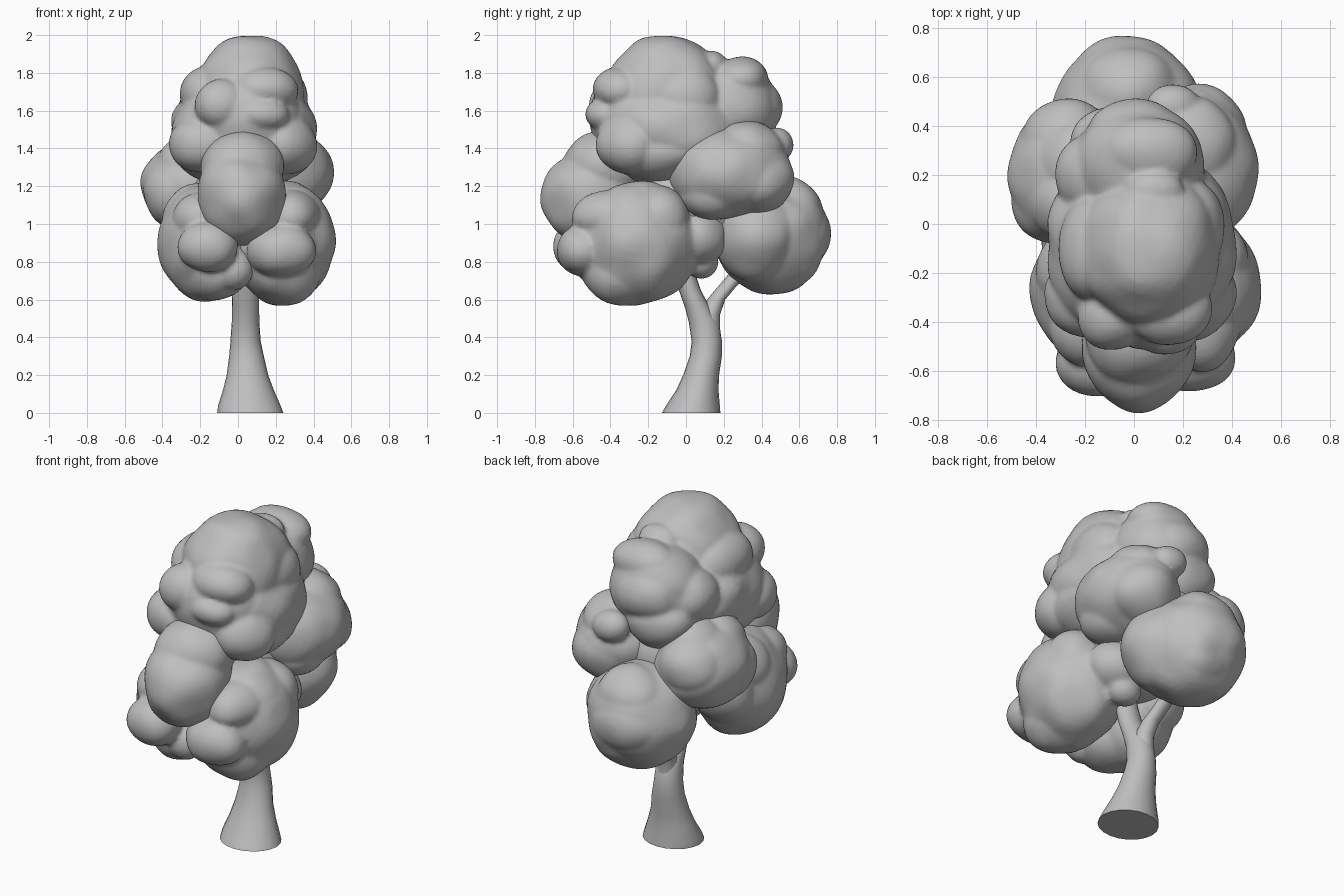
import bpy, bmesh, math
from mathutils import Vector, Matrix, noise

grey = bpy.data.materials.new("plain grey")
grey.diffuse_color = (0.52, 0.52, 0.52, 1)


def finish(name, bm):
    me = bpy.data.meshes.new(name)
    bmesh.ops.recalc_face_normals(bm, faces=bm.faces)
    for f in bm.faces:
        f.smooth = True
    bm.to_mesh(me)
    bm.free()
    me.materials.append(grey)
    ob = bpy.data.objects.new(name, me)
    bpy.context.collection.objects.link(ob)
    return ob


def foliage(name, lumps):
    """Union of slightly uneven ellipsoids: x, y, z, rx, ry, rz."""
    bm = bmesh.new()
    for x, y, z, rx, ry, rz in lumps:
        m = Matrix.Translation((x, y, z)) @ Matrix.Diagonal((rx, ry, rz, 1))
        vs = bmesh.ops.create_icosphere(bm, subdivisions=4, radius=1, matrix=m)["verts"]
        c = Vector((x, y, z))
        for v in vs:
            v.co += (v.co - c) * 0.07 * noise.noise(v.co * 6)
    ob = finish(name, bm)
    r = ob.modifiers.new("union", 'REMESH')
    r.mode = 'VOXEL'
    r.voxel_size = 0.015
    r.use_smooth_shade = True
    s = ob.modifiers.new("soften", 'SMOOTH')
    s.factor = 0.5
    s.iterations = 2


def tube(name, rings, n=20):
    """Lofted limb through horizontal rings: x, y, z, rx, ry."""
    bm = bmesh.new()
    loops = []
    for x, y, z, rx, ry in rings:
        loops.append([bm.verts.new((x + rx * math.cos(2 * math.pi * i / n),
                                    y + ry * math.sin(2 * math.pi * i / n), z)) for i in range(n)])
    for a, b in zip(loops, loops[1:]):
        for i in range(n):
            j = (i + 1) % n
            bm.faces.new((a[i], a[j], b[j], b[i]))
    bm.faces.new(loops[0][::-1])
    bm.faces.new(loops[-1])
    ob = finish(name, bm)
    bpy.context.view_layer.objects.active = ob
    ob.select_set(True)
    bpy.ops.object.shade_smooth_by_angle(angle=math.radians(50))
    ob.select_set(False)


# trunk and its branches
tube("trunk", [
    (0.065, 0.027, 0, 0.175, 0.155), (0.06, 0.037, 0.04, 0.165, 0.142),
    (0.055, 0.06, 0.12, 0.135, 0.112), (0.05, 0.08, 0.2, 0.11, 0.095),
    (0.045, 0.105, 0.3, 0.092, 0.085), (0.04, 0.11, 0.38, 0.08, 0.08),
    (0.04, 0.095, 0.48, 0.073, 0.08), (0.04, 0.06, 0.56, 0.072, 0.066),
    (0.04, 0.02, 0.65, 0.072, 0.058), (0.04, -0.01, 0.75, 0.07, 0.055),
    (0.04, -0.04, 0.9, 0.06, 0.05)])
tube("back_branch", [
    (0.04, 0.115, 0.44, 0.06, 0.065), (0.035, 0.125, 0.52, 0.055, 0.055),
    (0.02, 0.16, 0.6, 0.048, 0.048), (0.0, 0.21, 0.66, 0.045, 0.048),
    (-0.02, 0.28, 0.74, 0.045, 0.05)])

# top crown
foliage("crown", [
    (0.06, -0.10, 1.68, 0.295, 0.32, 0.325), (0.03, -0.08, 1.5, 0.39, 0.41, 0.29),
    (0.03, -0.12, 1.39, 0.375, 0.33, 0.195), (0.04, -0.26, 1.56, 0.29, 0.25, 0.25),
    (0.02, 0.24, 1.62, 0.27, 0.25, 0.25), (0.06, 0.29, 1.76, 0.20, 0.15, 0.13),
    (0.14, -0.35, 1.71, 0.18, 0.14, 0.12), (0.13, -0.42, 1.58, 0.14, 0.115, 0.09),
    (-0.09, -0.38, 1.63, 0.14, 0.14, 0.14), (0.23, -0.29, 1.42, 0.19, 0.18, 0.16),
    (-0.18, -0.30, 1.42, 0.19, 0.17, 0.15), (0.05, -0.36, 1.38, 0.2, 0.13, 0.14),
    (-0.16, -0.10, 1.68, 0.15, 0.22, 0.16), (0.24, -0.02, 1.67, 0.13, 0.20, 0.16),
    (0.08, 0.14, 1.84, 0.12, 0.08, 0.08), (0.0, 0.38, 1.62, 0.19, 0.13, 0.15),
    (-0.16, 0.2, 1.59, 0.16, 0.17, 0.16), (-0.05, 0.31, 1.46, 0.21, 0.18, 0.17)])

# middle clusters
foliage("back_right_cluster", [
    (0.235, 0.23, 1.27, 0.265, 0.32, 0.24), (0.23, 0.32, 1.39, 0.19, 0.2, 0.155),
    (0.24, 0.14, 1.34, 0.18, 0.18, 0.14), (0.26, 0.37, 1.23, 0.2, 0.2, 0.18),
    (0.26, 0.15, 1.16, 0.19, 0.19, 0.14), (0.16, 0.48, 1.42, 0.11, 0.09, 0.09)])
foliage("back_left_cluster", [
    (-0.25, 0.20, 1.2, 0.26, 0.295, 0.245), (-0.27, 0.33, 1.25, 0.19, 0.19, 0.16),
    (-0.22, 0.25, 1.33, 0.18, 0.19, 0.15), (-0.32, 0.10, 1.17, 0.185, 0.18, 0.18),
    (-0.26, 0.10, 1.31, 0.17, 0.17, 0.16)])
foliage("front_cluster", [
    (0.02, -0.495, 1.14, 0.235, 0.265, 0.26), (0.02, -0.43, 1.3, 0.22, 0.23, 0.195)])

# lower clusters
foliage("lower_right_cluster", [
    (0.23, -0.26, 0.9, 0.285, 0.32, 0.325), (0.23, -0.53, 0.86, 0.19, 0.155, 0.14),
    (0.28, -0.40, 1.04, 0.16, 0.2, 0.14), (0.24, -0.33, 0.76, 0.21, 0.23, 0.19),
    (0.28, -0.29, 1.03, 0.19, 0.21, 0.18), (0.28, -0.14, 1.02, 0.19, 0.16, 0.18),
    (0.18, 0.06, 0.93, 0.17, 0.16, 0.15), (0.14, 0.08, 0.80, 0.1, 0.09, 0.09)])
foliage("lower_left_cluster", [
    (-0.17, -0.27, 0.9, 0.25, 0.295, 0.31), (-0.16, -0.57, 0.88, 0.165, 0.135, 0.135),
    (-0.20, -0.40, 1.03, 0.15, 0.18, 0.14), (-0.21, -0.19, 1.03, 0.19, 0.19, 0.18),
    (-0.13, -0.33, 0.76, 0.19, 0.21, 0.17), (-0.02, -0.46, 0.76, 0.1, 0.1, 0.11),
    (-0.2, -0.08, 0.93, 0.18, 0.17, 0.2)])
foliage("lower_back_cluster", [
    (-0.02, 0.45, 0.935, 0.305, 0.305, 0.305), (-0.02, 0.54, 1.06, 0.21, 0.18, 0.19),
    (-0.03, 0.6, 0.94, 0.22, 0.17, 0.18), (0.0, 0.54, 0.83, 0.21, 0.18, 0.16),
    (0.10, 0.38, 0.94, 0.25, 0.23, 0.25)])

# inner mass that closes the gaps between the clusters
foliage("inner_foliage", [
    (0.02, 0.0, 1.1, 0.28, 0.36, 0.28), (0.0, 0.2, 1.22, 0.25, 0.23, 0.25)])
